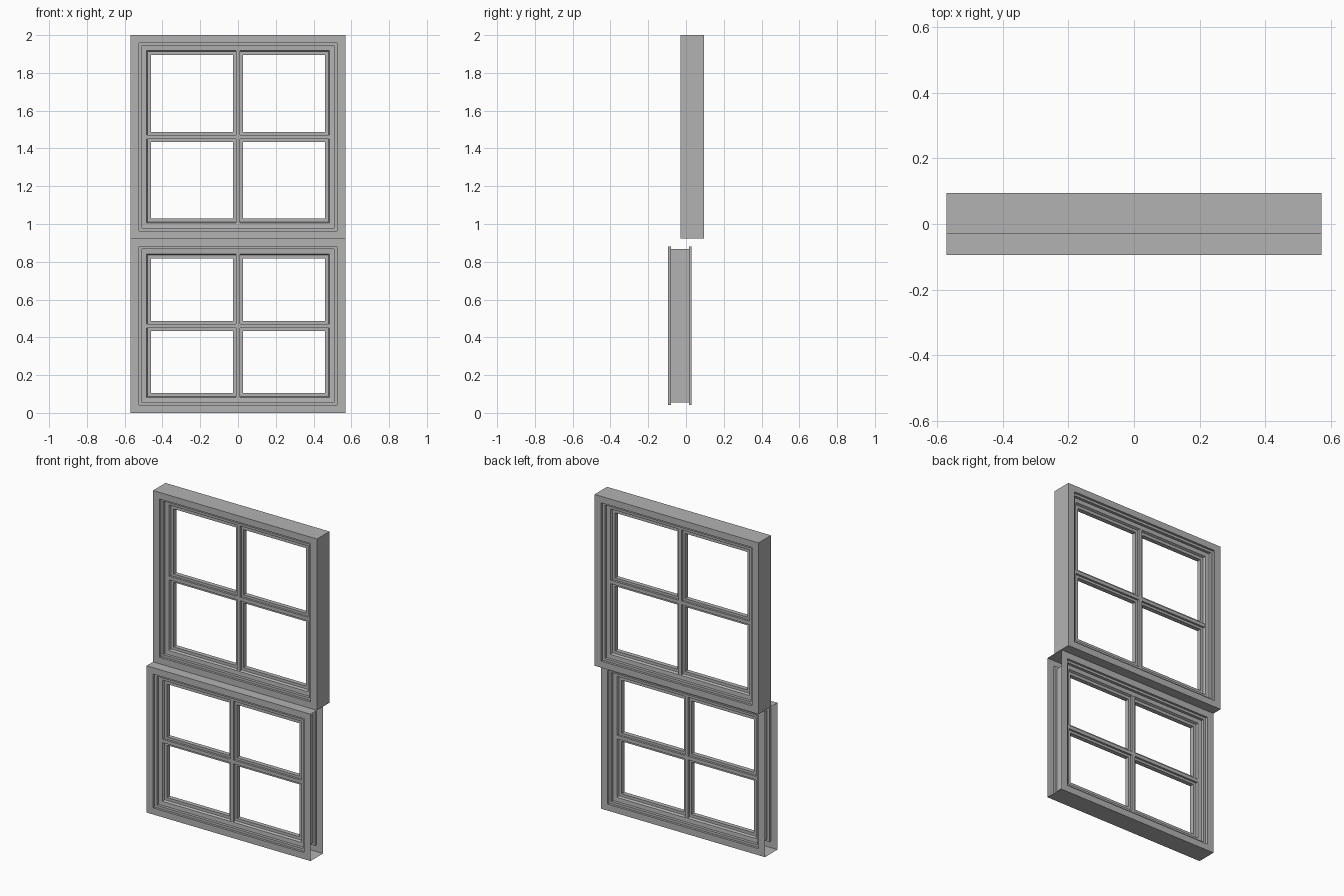
import bpy, bmesh

if "Cube" in bpy.data.objects:
    bpy.data.objects.remove(bpy.data.objects["Cube"], do_unlink=True)

grey = bpy.data.materials.new("painted_grey")
grey.use_nodes = True
colour = (0.45, 0.45, 0.45, 1)
grey.diffuse_color = colour
grey.node_tree.nodes["Principled BSDF"].inputs["Base Color"].default_value = colour

HALF_W = 0.57
HALF_D = 0.062


def finish(bm, name):
    mesh = bpy.data.meshes.new(name)
    bm.to_mesh(mesh)
    bm.free()
    mesh.materials.append(grey)
    obj = bpy.data.objects.new(name, mesh)
    bpy.context.collection.objects.link(obj)


def ring(name, profile, y, z0, z1, open_sides=False):
    """Sweep a closed (inset, depth) profile round a mitred rectangle."""
    bm = bmesh.new()
    loops = []
    for inset, depth in profile:
        x = HALF_W - inset
        dz = max(inset - 0.005, 0)
        lo, hi = z0 + dz, z1 - dz
        loops.append([bm.verts.new((sx, y + depth, z))
                      for sx, z in ((-x, lo), (x, lo), (x, hi), (-x, hi))])
    for a, b in zip(loops, loops[1:] + loops[:1]):
        for i in range(4):
            j = (i + 1) % 4
            bm.faces.new((a[i], a[j], b[j], b[i]))
    bmesh.ops.recalc_face_normals(bm, faces=bm.faces)
    if open_sides:
        outer = [f for f in bm.faces
                 if all(abs(abs(v.co.x) - HALF_W) < 1e-4 for v in f.verts)
                 and abs(f.normal.x) > 0.9]
        bmesh.ops.delete(bm, geom=outer, context='FACES_ONLY')
    finish(bm, name)


def mirrored(front):
    return front + [(i, -d) for i, d in reversed(front)]


def bar(name, centre, size):
    bm = bmesh.new()
    bmesh.ops.create_cube(bm, size=1)
    for v in bm.verts:
        v.co = [c + p * s for c, p, s in zip(centre, v.co, size)]
    finish(bm, name)


# Stepped outer casing and moulded inner sash profiles
casing = mirrored([(0, -HALF_D), (0.046, -HALF_D), (0.046, -0.048),
                   (0.061, -0.048)])
sash = mirrored([(0.060, -0.030), (0.086, -0.028), (0.092, -0.014),
                 (0.110, -0.014)])


def window(prefix, y, z0, z1, z_bar, open_sides):
    ring(prefix + "_casing", casing, y, z0, z1, open_sides)
    ring(prefix + "_sash", sash, y, z0, z1)
    # Glazing bars: a wide thin flange with a raised core
    for part, width, depth, inset in (("flange", 0.052, 0.028, 0.1),
                                      ("core", 0.022, 0.054, 0.08)):
        bar(f"{prefix}_upright_{part}", (0, y, (z0 + z1) / 2),
            (width, depth, z1 - z0 - 2 * inset))
        bar(f"{prefix}_crossbar_{part}", (0, y, z_bar),
            (2 * (HALF_W - inset), depth, width))


window("upper", 0.032, 0.923, 2.0, 1.46, False)
window("lower", -0.032, 0.0, 0.923, 0.46, True)
